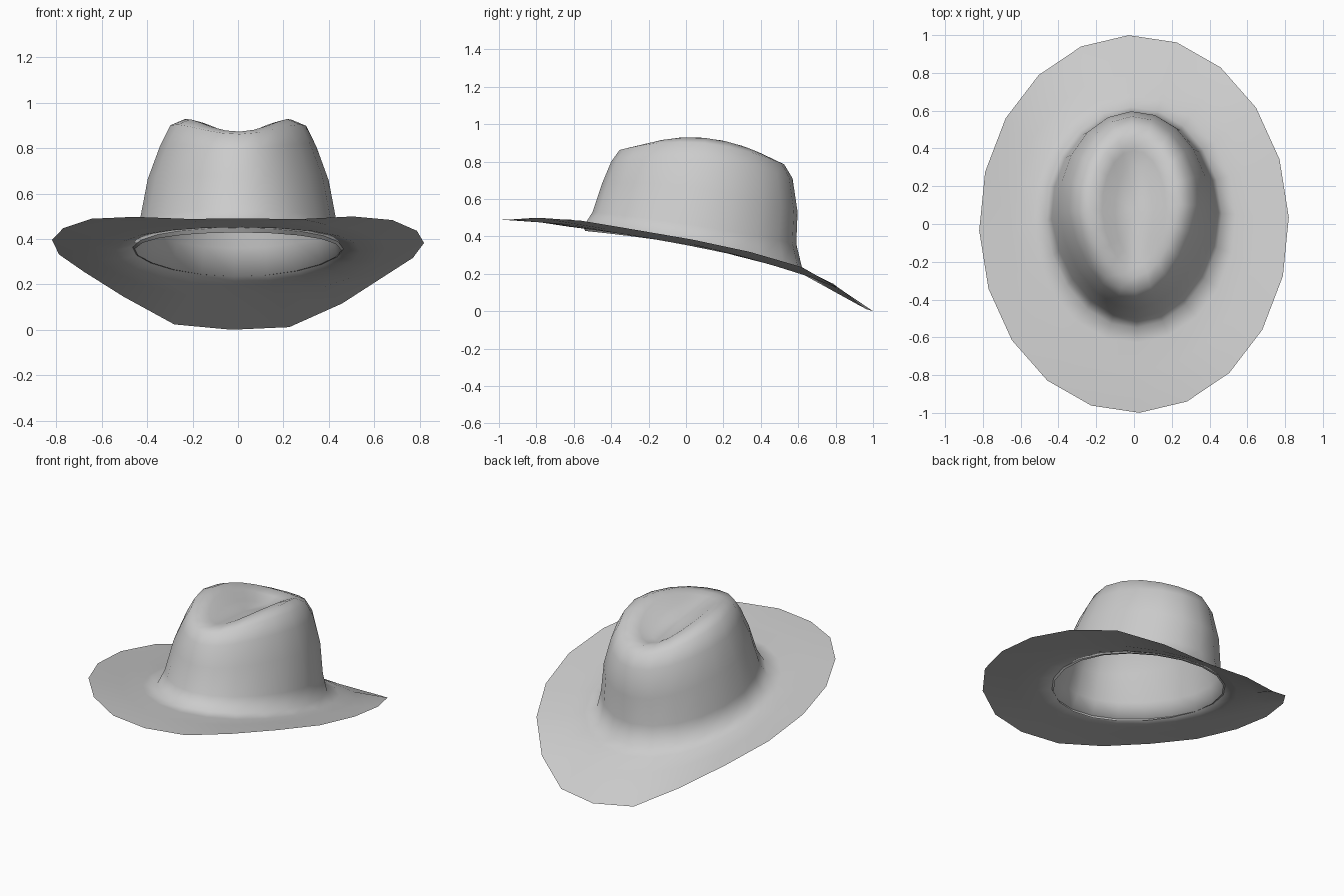
import bpy, bmesh, math

cube = bpy.data.objects.get("Cube")
if cube:
    bpy.data.objects.remove(cube, do_unlink=True)

felt = bpy.data.materials.new("grey felt")
felt.use_nodes = True
felt.diffuse_color = (0.6, 0.6, 0.6, 1)
bsdf = felt.node_tree.nodes["Principled BSDF"]
bsdf.inputs["Base Color"].default_value = (0.6, 0.6, 0.6, 1)
bsdf.inputs["Roughness"].default_value = 0.9

SIDES = 20
PHASE = math.radians(-2)

# Height of the brim edge from front (y = -1) to back (y = 1)
EDGE = [(-1, .49), (-.94, .488), (-.8, .50), (-.58, .487), (-.3, .44), (0, .39),
        (.33, .32), (.6, .245), (.8, .14), (.95, .015), (1, 0)]


def edge_height(y):
    for (y0, z0), (y1, z1) in zip(EDGE, EDGE[1:]):
        if y <= y1:
            return z0 + (z1 - z0) * (y - y0) / (y1 - y0)
    return EDGE[-1][1]


def oval(rx, front, back, zf=0, zs=0, zb=0, taper=0):
    """Oval ring: half width, front and back y, heights at front, side, back."""
    pts = []
    for i in range(SIDES):
        a = 2 * math.pi * i / SIDES + PHASE
        s = math.cos(a)
        x = rx * math.sin(a) * (1 - taper * max(0, -s))
        y = (front + back) / 2 + (back - front) / 2 * s
        z = zs + (zb - zf) / 2 * s + ((zb + zf) / 2 - zs) * s * s
        pts.append((x, y, z))
    return pts


def loft(name, rings, cap=None):
    """Skin neighbouring rings with quads and optionally close the last one."""
    bm = bmesh.new()
    loops = [[bm.verts.new(p) for p in ring] for ring in rings]
    for lo, hi in zip(loops, loops[1:]):
        for i in range(SIDES):
            j = (i + 1) % SIDES
            bm.faces.new((lo[j], lo[i], hi[i], hi[j]))
    if cap:
        tip = bm.verts.new(cap)
        for i in range(SIDES):
            bm.faces.new((loops[-1][(i + 1) % SIDES], loops[-1][i], tip))
    for f in bm.faces:
        f.smooth = True
    mesh = bpy.data.meshes.new(name)
    bm.to_mesh(mesh)
    bm.free()
    mesh.materials.append(felt)
    ob = bpy.data.objects.new(name, mesh)
    bpy.context.collection.objects.link(ob)
    return ob


rim = [(x, y, edge_height(y)) for x, y, z in oval(.82, -1, 1)]
base = oval(.465, -.55, .62, .45, .36, .235, .05)

# Brim and creased crown as one continuous felt sheet
loft("hat_body", [
    rim,
    oval(.65, -.78, .80, .475, .362, .135),
    oval(.54, -.63, .69, .452, .348, .195),
    base,
    oval(.438, -.50, .59, .53, .46, .36, .1),
    oval(.40, -.45, .597, .68, .66, .53, .12),
    oval(.345, -.40, .57, .80, .81, .71, .15),
    oval(.30, -.355, .525, .862, .90, .785, .18),
    oval(.235, -.28, .46, .873, .927, .815, .15),   # ridge
    oval(.17, -.23, .39, .868, .91, .805, .1),
    oval(.10, -.18, .31, .862, .862, .79),          # crease floor
], cap=(0, .07, .84))

# Sweatband lip hanging just under the front of the opening
lip = [(x * .98, y * .98, z - .025 * max(0, min(1, .3 - y))) for x, y, z in base]
loft("sweatband", [lip, base])
